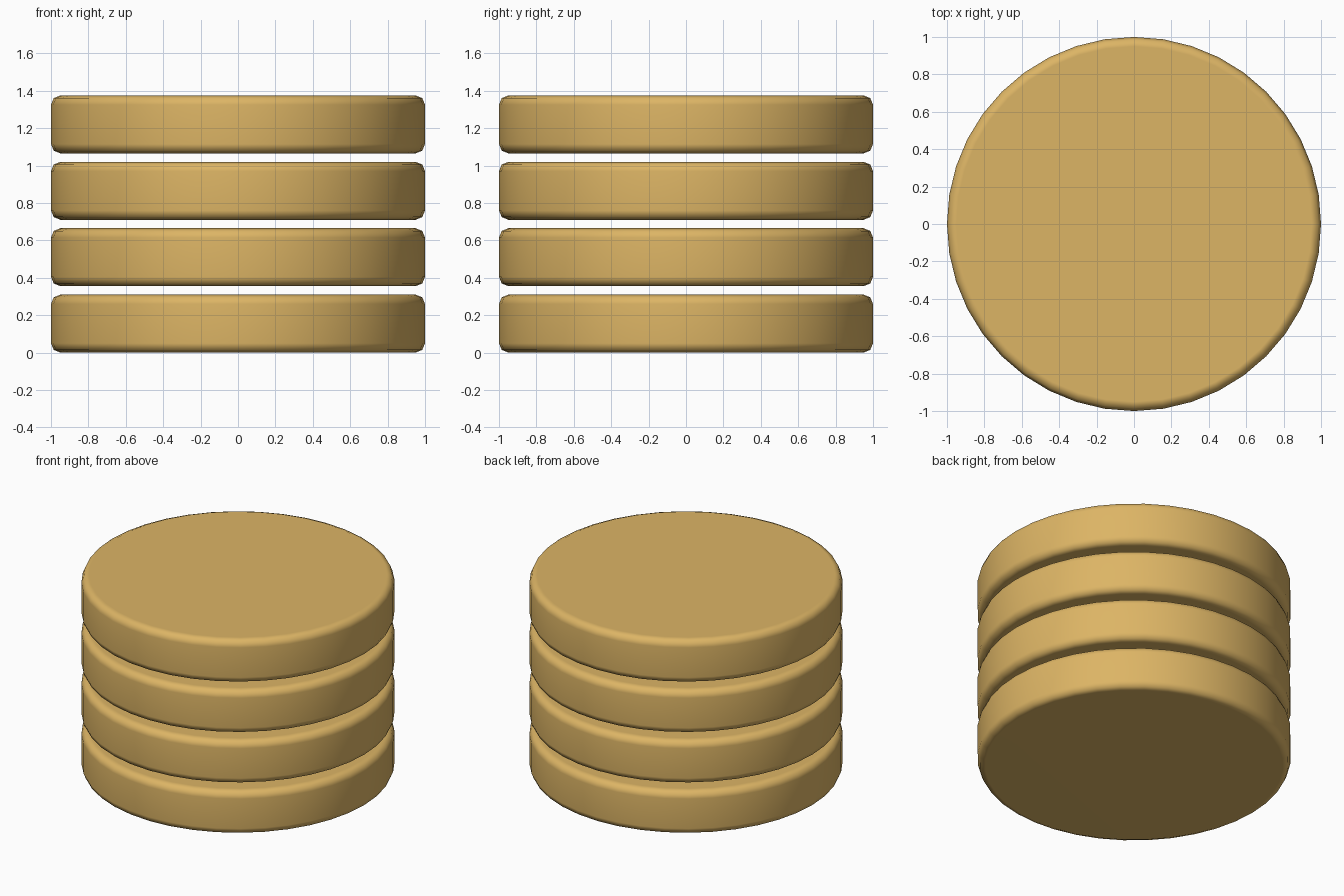
import bpy, bmesh, math

if "Cube" in bpy.data.objects:
    bpy.data.objects.remove(bpy.data.objects["Cube"])

SIDES, RADIUS, THICK, PITCH, BEVEL = 40, 1.0, 0.31, 0.355, 0.05

tan = bpy.data.materials.new("golden_tan")
tan.diffuse_color = (0.72, 0.46, 0.13, 1)
tan.use_nodes = True
tan.node_tree.nodes["Principled BSDF"].inputs["Base Color"].default_value = tan.diffuse_color


def disc(name, z):
    """Rounded-edge coin resting at height z."""
    bm = bmesh.new()
    bmesh.ops.create_cone(bm, cap_ends=True, segments=SIDES,
                          radius1=RADIUS, radius2=RADIUS, depth=THICK)
    rims = [e for e in bm.edges if abs(e.verts[0].co.z - e.verts[1].co.z) < 1e-4]
    bmesh.ops.bevel(bm, geom=rims, offset=BEVEL, offset_type='OFFSET',
                    segments=2, profile=0.5, affect='EDGES')
    for f in bm.faces:
        f.smooth = True
    mesh = bpy.data.meshes.new(name)
    bm.to_mesh(mesh)
    bm.free()
    mesh.materials.append(tan)
    obj = bpy.data.objects.new(name, mesh)
    obj.location.z = z + THICK / 2
    bpy.context.collection.objects.link(obj)
    # keep the flat caps crisp while the rounded rims blend
    mod = obj.modifiers.new("weighted_normals", 'WEIGHTED_NORMAL')
    mod.keep_sharp = True


# Stack of four separate discs
for i in range(4):
    disc(f"disc_{i + 1}", i * PITCH)
